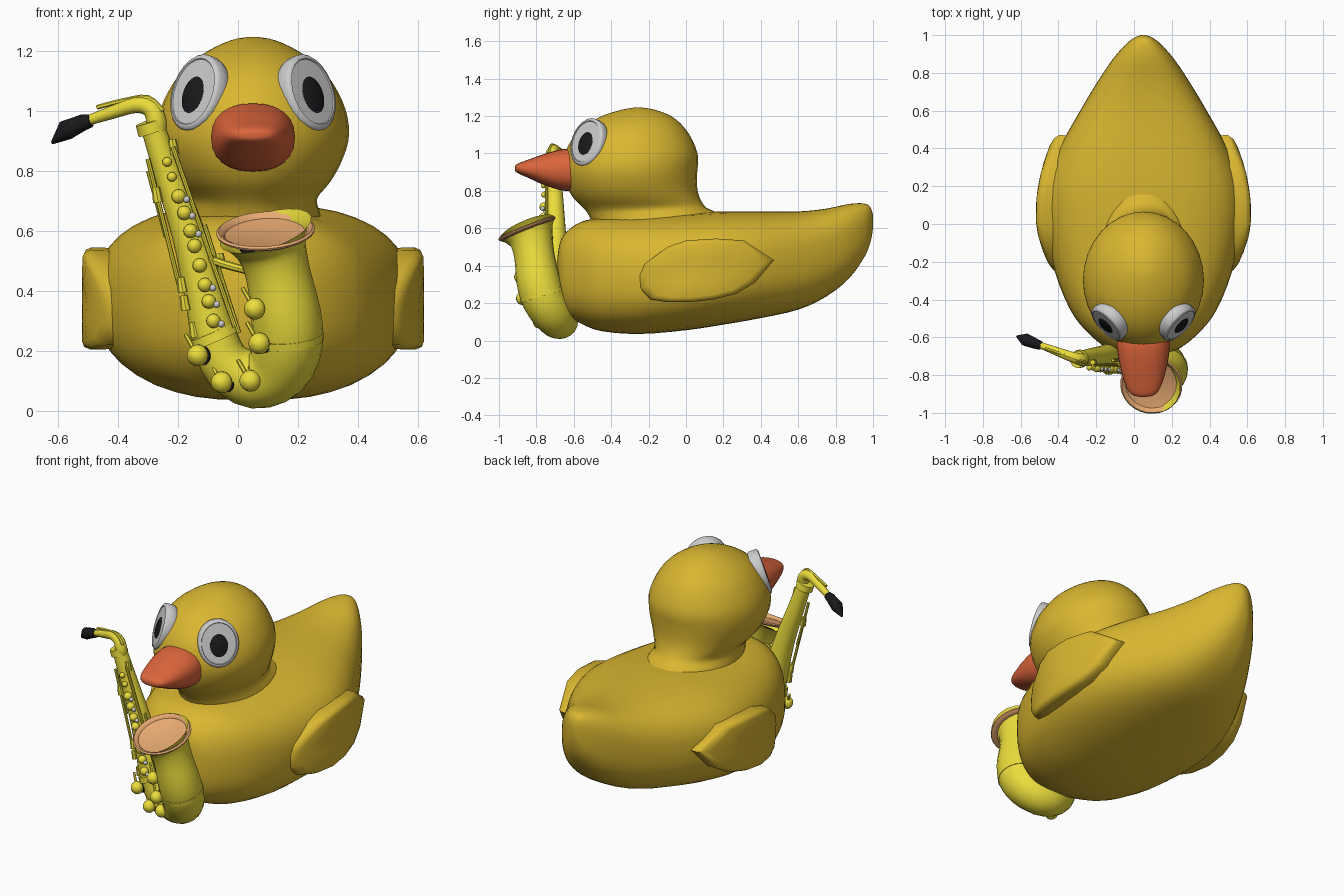
import bpy, bmesh, math
from mathutils import Vector as V

if "Cube" in bpy.data.objects:
    bpy.data.objects.remove(bpy.data.objects["Cube"])

CX = 0.05  # the bird sits a little right of centre


def material(name, r, g, b):
    m = bpy.data.materials.new(name)
    m.diffuse_color = (r, g, b, 1)
    m.use_nodes = True
    m.node_tree.nodes["Principled BSDF"].inputs["Base Color"].default_value = m.diffuse_color
    return m


YELLOW = material("yellow", 0.70, 0.47, 0.03)
ORANGE = material("orange", 0.72, 0.13, 0.045)
BRASS = material("brass", 0.83, 0.72, 0.045)
COPPER = material("copper", 0.80, 0.40, 0.17)
BLACK = material("black", 0.01, 0.01, 0.012)


def loft(name, rings, mat=None, angle=40, caps=True):
    bm = bmesh.new()
    loops = [[bm.verts.new(p) for p in ring] for ring in rings]
    n = len(loops[0])
    for a, b in zip(loops, loops[1:]):
        for i in range(n):
            j = (i + 1) % n
            bm.faces.new((a[i], a[j], b[j], b[i]))
    if caps:
        bm.faces.new(loops[0])
        bm.faces.new(loops[-1])
    bmesh.ops.recalc_face_normals(bm, faces=bm.faces)
    me = bpy.data.meshes.new(name)
    bm.to_mesh(me)
    bm.free()
    me.shade_smooth()
    me.set_sharp_from_angle(angle=math.radians(angle))
    if mat:
        me.materials.append(mat)
    ob = bpy.data.objects.new(name, me)
    bpy.context.collection.objects.link(ob)
    return ob


def dense(rows, k=3):
    """Catmull-Rom refinement of a table of sections."""
    out = []
    for i in range(len(rows) - 1):
        p0, p1, p2, p3 = (rows[min(max(i + d, 0), len(rows) - 1)] for d in (-1, 0, 1, 2))
        for s in range(k):
            t = s / k
            out.append([0.5 * (2 * b + (c - a) * t + (2 * a - 5 * b + 4 * c - d) * t * t
                               + (3 * b - a - 3 * c + d) * t ** 3)
                        for a, b, c, d in zip(p0, p1, p2, p3)])
    return out + [list(rows[-1])]


def oval(n, e=2.0):
    pts = []
    for i in range(n):
        a = 2 * math.pi * i / n
        c, s = math.cos(a), math.sin(a)
        pts.append((math.copysign(abs(c) ** (2 / e), c), math.copysign(abs(s) ** (2 / e), s)))
    return pts


def along_y(name, rows, mat, n, e):
    """Loft sections (y, half width, bottom z, top z)."""
    return loft(name, [[(CX + w * u, y, (zb + zt) / 2 + (zt - zb) / 2 * v) for u, v in oval(n, e)]
                       for y, w, zb, zt in dense(rows)], mat)


def tube(name, path, mat, n=14, k=3, caps=True):
    """Sweep a circle along points (x, y, z, radius)."""
    rows = dense(path, k)
    rings = []
    for i, (x, y, z, r) in enumerate(rows):
        t = V(rows[min(i + 1, len(rows) - 1)][:3]) - V(rows[max(i - 1, 0)][:3])
        u = t.cross(V((0, 1, 0))).normalized()
        w = u.cross(t).normalized()
        rings.append([V((x, y, z)) + r * (u * a + w * b) for a, b in oval(n)])
    return loft(name, rings, mat, caps=caps)


def disc(name, centre, axis, profile, mat=None, rx=1, ry=1, n=24):
    """Turned part: profile (radius, height) about an axis."""
    q = V(axis).to_track_quat('Z', 'Y')
    return loft(name, [[V(centre) + q @ V((r * rx * a, r * ry * b, h)) for a, b in oval(n)]
                       for r, h in profile], mat)


# Body
along_y("body", [
    (-.69, .04, .32, .42), (-.675, .15, .22, .52), (-.64, .22, .14, .58), (-.56, .31, .09, .635),
    (-.45, .39, .05, .655), (-.25, .47, .035, .665), (0, .52, .055, .68), (.2, .515, .085, .69),
    (.4, .445, .12, .69), (.6, .335, .165, .69), (.75, .245, .235, .705), (.87, .165, .33, .73),
    (.95, .095, .44, .733), (.985, .05, .52, .715), (1.0, .015, .6, .67)], YELLOW, 40, 2.6)

# Head with flared neck: (z, front y, back y, half width)
HEAD = [(.58, -.48, .26, .25), (.67, -.52, .19, .22), (.71, -.55, .11, .215), (.76, -.60, .075, .255),
        (.82, -.635, .06, .29), (.90, -.655, .06, .318), (.98, -.65, .065, .315), (1.06, -.62, .04, .285),
        (1.14, -.55, -.01, .23), (1.20, -.45, -.08, .15), (1.235, -.34, -.17, .075), (1.246, -.27, -.24, .02)]
loft("head", [[(CX + w * u, (f + b) / 2 + (b - f) / 2 * v, z) for u, v in oval(32)]
              for z, f, b, w in dense(HEAD)], YELLOW)

# Beak
along_y("beak", [
    (-.58, .135, .80, 1.02), (-.65, .14, .80, 1.025), (-.75, .125, .828, 1.0), (-.84, .10, .868, .968),
    (-.89, .075, .89, .95), (-.91, .045, .902, .938), (-.915, .015, .913, .927)], ORANGE, 24, 2.3)

# Wings and eyes, one per side
WING = [(-.26, .35), (-.22, .41), (-.10, .50), (0, .535), (.16, .545), (.31, .535), (.47, .43), (.37, .31),
        (.27, .25), (.15, .22), (.02, .205), (-.10, .205), (-.19, .22), (-.25, .28)]


def wing_ring(s, scale, depth):
    ring = []
    for y, z in WING:
        y, z = .08 + (y - .08) * scale, .38 + (z - .38) * scale
        d = y - .05
        ring.append((CX + s * (.57 - (.55 if d > 0 else 1.0) * d * d - depth), y, z))
    return ring


for s, side in ((-1, "right"), (1, "left")):
    loft(side + "_wing", [wing_ring(s, *p) for p in
                          ((.97, .14), (1, .05), (1, .025), (.95, .006), (.85, 0), (.45, 0), (.05, 0))],
         YELLOW, 50)
    axis = V((s * .70, -.65, .30)).normalized()
    eye = V((CX + s * .187, -.525, 1.06))
    disc(side + "_eye", eye, axis, [(.95, -.045), (1, -.03), (1, .008), (.95, .016), (.87, .019), (.85, .015),
                                    (.02, .018)], None, .113, .133)
    disc(side + "_pupil", eye - V((0, 0, .012)), axis, [(1, 0), (1, .02), (.9, .024), (.02, .025)],
         BLACK, .05, .064)

# Saxophone body: straight tube, bow and bell
SAX = [(-.285, -.715, .95, .040), (-.23, -.705, .78, .047), (-.168, -.70, .60, .056),
       (-.12, -.695, .42, .065), (-.08, -.69, .25, .075), (-.035, -.68, .15, .085),
       (.05, -.675, .108, .100), (.13, -.71, .14, .110), (.165, -.76, .22, .117),
       (.16, -.79, .32, .117), (.135, -.81, .45, .108), (.115, -.825, .53, .115),
       (.10, -.84, .575, .135), (.092, -.85, .600, .160)]
tube("sax_body", SAX, BRASS, 20, 3, caps=False)
MOUTH = (-.06, -.37, .93)
disc("sax_rim", (.092, -.85, .598), MOUTH, [(.152, -.010), (.163, -.004), (.165, .003), (.157, .009),
                                            (.143, .002), (.137, -.008), (.148, -.012)], COPPER, n=28).data
disc("sax_bell_inside", (.105, -.835, .555), MOUTH, [(.10, -.012), (.10, -.008), (.02, -.007)], BLACK)

# Neck, collar and mouthpiece
tube("sax_neck", [(-.50, -.64, .968, .017), (-.42, -.67, .995, .022), (-.34, -.70, 1.02, .027),
                  (-.29, -.715, 1.008, .031), (-.272, -.72, .965, .034), (-.275, -.715, .93, .036)], BRASS)
tube("sax_octave_key", [(-.47, -.66, 1.012, .008), (-.38, -.69, 1.035, .008), (-.30, -.72, 1.045, .008),
                        (-.25, -.735, 1.0, .008)], BRASS, 6)
tube("sax_collar", [(-.297, -.717, .965, .046), (-.285, -.713, .93, .049)], BRASS, 16, 1)
tube("sax_mouthpiece", [(-.49, -.645, .967, .022), (-.515, -.636, .962, .027), (-.575, -.612, .935, .034),
                        (-.62, -.595, .893, .005)], BLACK, 12, 1)


def tube_at(z):
    """Axis point and radius of the straight tube at a height."""
    for a, b in zip(SAX, SAX[1:]):
        if b[2] <= z <= a[2]:
            t = (a[2] - z) / (a[2] - b[2])
            return [p + (q - p) * t for p, q in zip(a, b)]


# Row of small key cups down the front, with pearl touches
DOME = [(.75, -.7), (1, -.2), (1, .1), (.85, .5), (.5, .8), (.05, .95)]


def cup(name, centre, axis, r, mat, n=12):
    disc(name, centre, axis, [(a * r, h * r) for a, h in DOME], mat, n=n)


for i, z in enumerate((.83, .78, .715, .66, .60, .55, .485, .42, .365, .30)):
    x, y, _, r = tube_at(z)
    cup("sax_key_%d" % i, (x + .01, y - r - .008, z), (.1, -1, .1), .016 if i < 2 else .024, BRASS)
    if i in (2, 3, 4, 7, 8, 9):
        cup("sax_pearl_%d" % i, (x + .036, y - r - .014, z - .01), (.2, -1, .1), .012, None, 10)

# Large key cups with dark pads, on the bell and bow
for i, p in enumerate(((.055, -.885, .34), (.07, -.875, .225), (.04, -.785, .10), (-.055, -.765, .095),
                       (-.135, -.765, .185))):
    axis = V((-.5, -.85, -.05)).normalized()
    cup("sax_large_key_%d" % i, p, axis, .036, BRASS, 16)
    disc("sax_pad_%d" % i, V(p) - axis * .036, axis, [(.034, -.012), (.034, .012)], BLACK, n=16)
    tube("sax_key_arm_%d" % i, [(*p, .008), (p[0] - .04, p[1] + .03, p[2] + .07, .007)], BRASS, 6, 1)

# Key rods beside the tube, with their touch plates
for i, (za, zb, dx, dy) in enumerate(((.84, .40, -1.15, -.3), (.80, .58, -1.35, -.05), (.88, .28, 1.05, -.6),
                                      (.62, .26, 1.15, -.2))):
    ends = []
    for z in (za, zb):
        x, y, _, r = tube_at(z)
        ends.append((x + dx * r, y + dy * r - .01, z, .008))
    tube("sax_rod_%d" % i, ends, BRASS, 8, 1)
for i, (z, dx) in enumerate(((.88, 1.0), (.72, -1.3), (.42, -1.1), (.36, -1.1), (.50, 1.3), (.27, -.9))):
    x, y, _, r = tube_at(z)
    tube("sax_touch_%d" % i, [(x + dx * r, y - .5 * r, z + .025, .014), (x + dx * r + .008, y - .5 * r, z - .025, .017)],
         BRASS, 8, 1)

# Brace between tube and bell, bow guard
tube("sax_brace", [(-.13, -.70, .52, .012), (-.05, -.76, .49, .014), (.06, -.81, .46, .012)], BRASS, 8)
tube("sax_bow_band", [(-.088, -.69, .265, .080), (-.075, -.688, .235, .084)], BRASS, 20, 1)
tube("sax_bell_band", [(.166, -.765, .23, .121), (.164, -.772, .255, .122)], BRASS, 20, 1)
